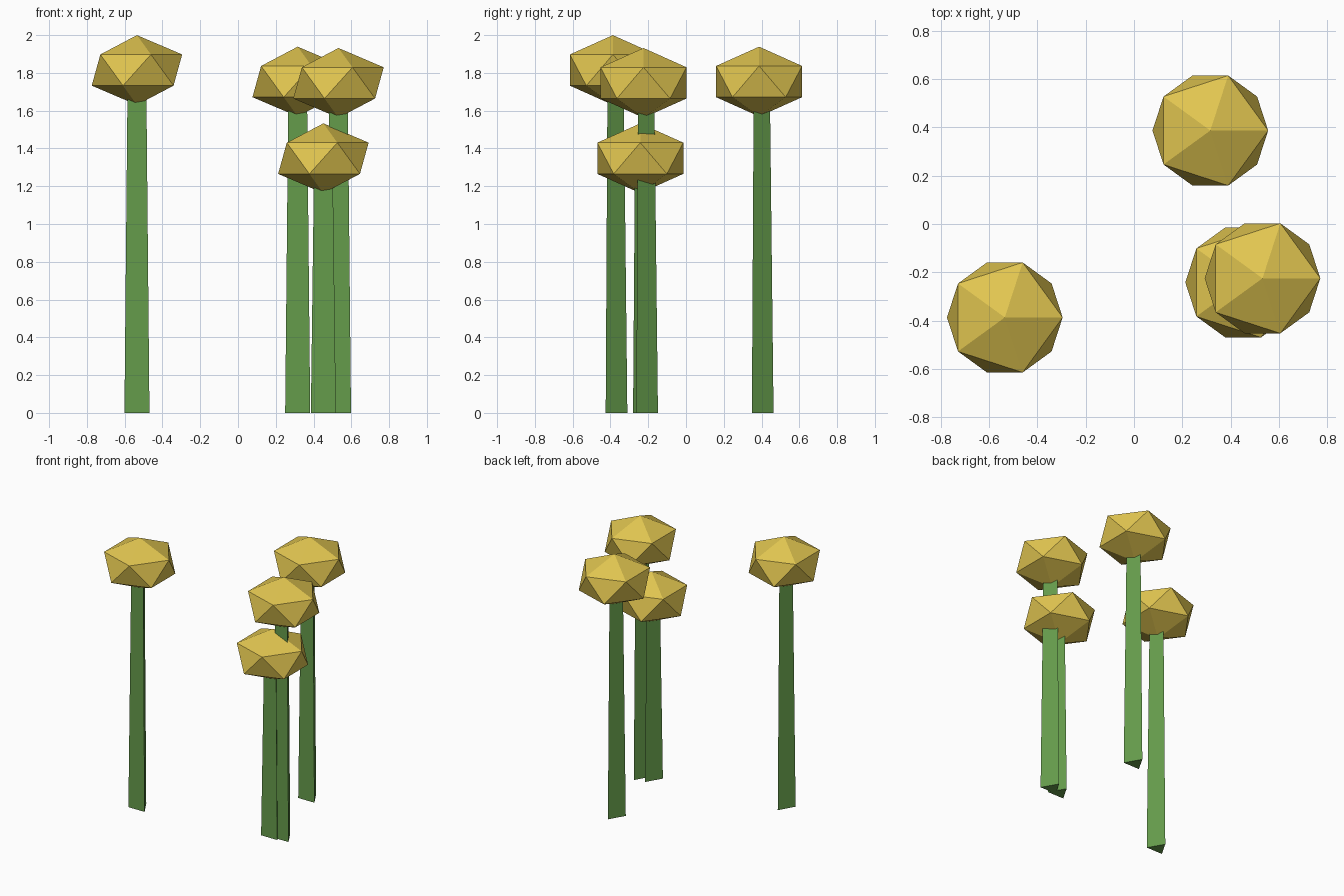
import bpy

if "Cube" in bpy.data.objects:
    bpy.data.objects.remove(bpy.data.objects["Cube"])


def material(name, color):
    m = bpy.data.materials.new(name)
    m.diffuse_color = color
    m.use_nodes = True
    m.node_tree.nodes["Principled BSDF"].inputs["Base Color"].default_value = m.diffuse_color
    return m


green = material("stem_green", (0.13, 0.33, 0.07, 1))
yellow = material("bloom_yellow", (0.75, 0.56, 0.08, 1))

HEAD_R = 0.2677      # bloom radius, flattened in z
FLATTEN = 0.69
STEM_BASE, STEM_TOP = 0.0765, 0.0565


def flower(i, x, y, z):
    # Tapered three-sided stem running up into the bloom
    bpy.ops.mesh.primitive_cone_add(vertices=3, radius1=STEM_BASE, radius2=STEM_TOP,
                                    depth=z, location=(x, y, z / 2))
    stem = bpy.context.object
    stem.name = f"stem_{i}"
    stem.data.materials.append(green)

    # Faceted, flattened icosahedron bloom
    bpy.ops.mesh.primitive_ico_sphere_add(subdivisions=1, radius=HEAD_R, location=(x, y, z))
    head = bpy.context.object
    head.name = f"bloom_{i}"
    head.scale.z = FLATTEN
    head.data.materials.append(yellow)


# Bloom centres
for i, pos in enumerate([(-0.535, -0.387, 1.815),
                         (0.316, 0.387, 1.754),
                         (0.532, -0.225, 1.747),
                         (0.452, -0.242, 1.348)], 1):
    flower(i, *pos)
